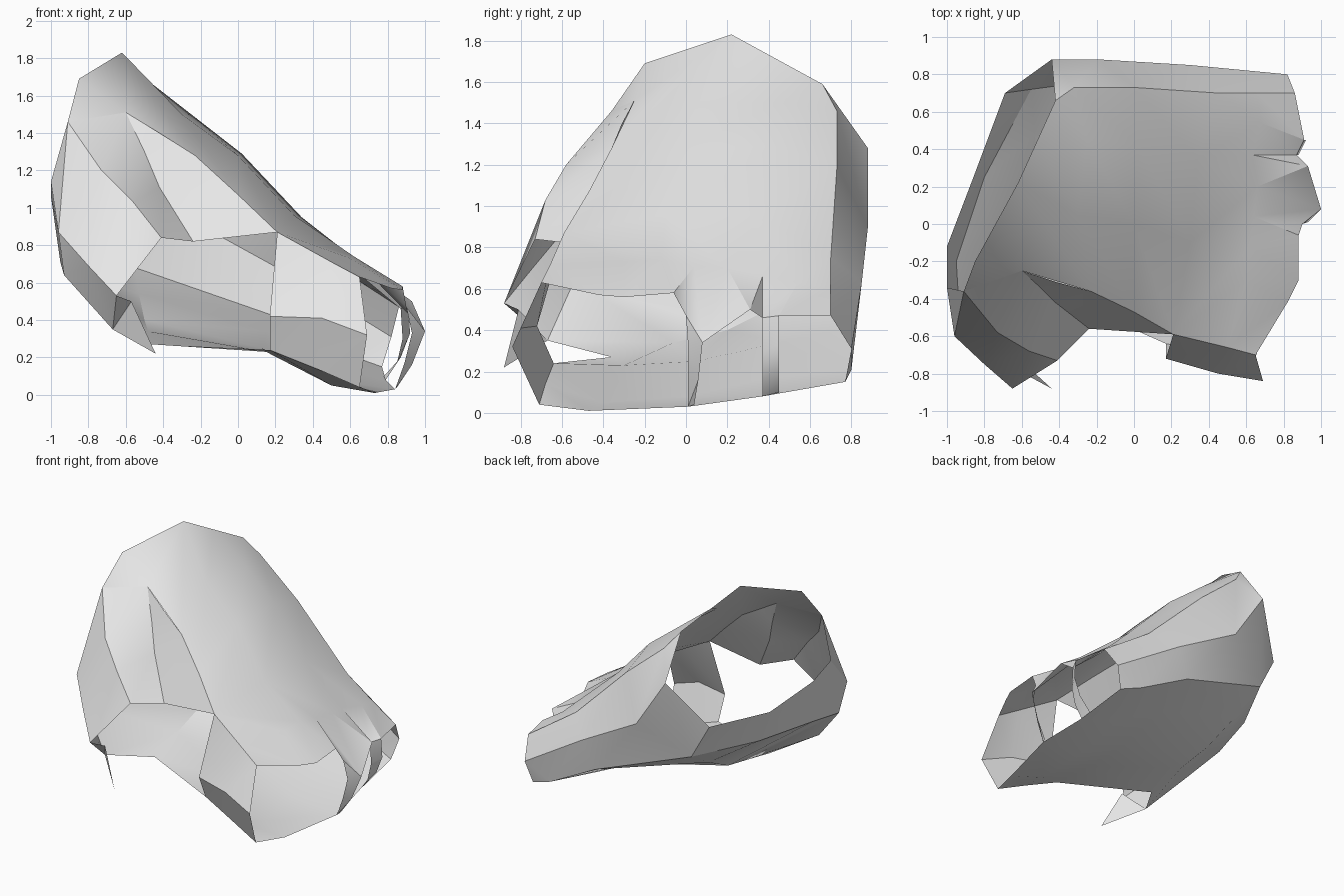
import bpy, bmesh
from mathutils import Vector

cube = bpy.data.objects.get("Cube")
if cube:
    bpy.data.objects.remove(cube, do_unlink=True)

# One plain colour for the whole shell
shell_grey = bpy.data.materials.new("shell_grey")
shell_grey.use_nodes = True
shell_grey.diffuse_color = (0.8, 0.8, 0.8, 1)
shell_grey.node_tree.nodes["Principled BSDF"].inputs["Base Color"].default_value = shell_grey.diffuse_color

shell_centre = Vector((-0.1, 0, 0.7))


def strip_faces(first, second):
    """Triangles joining two rows of points, which may differ in length."""
    i, j, triangles = 0, 0, []
    last_first, last_second = len(first) - 1, len(second) - 1
    while i < last_first or j < last_second:
        step_first = (i + 1) * max(last_second, 1) <= (j + 1) * max(last_first, 1)
        if j == last_second or (i < last_first and step_first):
            triangles.append((first[i], first[i + 1], second[j]))
            i += 1
        else:
            triangles.append((first[i], second[j + 1], second[j]))
            j += 1
    return [t for t in triangles if len(set(t)) == 3]


def build_part(name, *row_groups):
    """Skin each group of rows into one thin open surface facing outwards."""
    bm = bmesh.new()
    corners = {}
    for rows in row_groups:
        for first, second in zip(rows, rows[1:]):
            for triangle in strip_faces(first, second):
                for point in triangle:
                    if point not in corners:
                        corners[point] = bm.verts.new(point)
                bm.faces.new([corners[point] for point in triangle])
    bmesh.ops.recalc_face_normals(bm, faces=bm.faces)
    bm.normal_update()
    outward = sum((f.calc_center_median() - shell_centre).dot(f.normal) * f.calc_area() for f in bm.faces)
    if outward < 0:
        bmesh.ops.reverse_faces(bm, faces=bm.faces)
    mesh = bpy.data.meshes.new(name)
    bm.to_mesh(mesh)
    bm.free()
    mesh.materials.append(shell_grey)
    part = bpy.data.objects.new(name, mesh)
    bpy.context.collection.objects.link(part)
    bpy.ops.object.select_all(action="DESELECT")
    part.select_set(True)
    bpy.context.view_layer.objects.active = part
    bpy.ops.object.shade_smooth_by_angle(angle=0.5)


# Wrist opening, from the peak round the front to the rear
peak = (-.62, .22, 1.83)
rim_front_top = (-.85, -.2, 1.69)
rim_front = (-.91, -.36, 1.46)
rim_front_low = (-1, -.34, 1.14)
rim_low = (-1, -.12, 1.06)
rim_under = (-.87, .22, .92)
rim_rear_low = (-.69, .7, .94)
rim_rear = (-.44, .88, 1.28)
rim_rear_top = (-.42, .66, 1.59)

# Corners shared by neighbouring parts
brow = (-.6, -.25, 1.51)
brow_low = (-.23, -.36, 1.28)
knuckle = (.21, -.59, .87)
side_top = (.65, -.7, .63)
side_middle = (.69, -.84, .32)
side_bottom = (.65, -.71, .04)
side_fold = (.42, -.68, .14)
hole_corner = (.17, -.64, .24)
hole_side = (.17, -.72, .42)
hole_back = (-.46, -.36, .27)
thumb_notch = (-.24, -.56, .82)
thumb_ridge = (-.41, -.73, .84)
thumb_edge = (-.65, -.88, .53)
thumb_under = (-.67, -.67, .35)
heel = (-.96, -.6, .87)
heel_fold = (-.8, -.75, .69)
rear_heel = (-.55, .72, .68)
rear_middle = (.2, .82, .42)
rear_low = (.6, .8, .21)
rear_lip = (.82, .8, .31)
rear_tip = (.77, .77, .15)
rear_finger = (.86, .7, .47)
first_slit_top, first_slit_bottom = (.9, 0, .47), (.84, .01, .03)
second_slit_top, second_slit_bottom = (.87, .37, .46), (.79, .37, .08)
first_strut_top = (1, .08, .34)
second_strut_top = (.91, .45, .47)

# Rear crease of the back of the hand
rear_crease = [rim_rear_top, (-.32, .73, 1.46), (0, .73, 1.19), (.45, .7, .75), rear_finger]

# Upper edge of the open finger ends, dipping at the slits
slit_row = [(.5, -.66, .71), (.6, -.3, .73), (.62, -.12, .74), (.64, .04, .71),
            (.66, .2, .7), (.63, .37, .66), (.68, .54, .63), (.66, .7, .6)]
finger_rim = [side_top, (.82, -.42, .57), (.88, -.3, .56), (.88, -.06, .58), first_slit_top,
              first_strut_top, (.93, .31, .5), second_slit_top, second_strut_top, rear_finger]

build_part("upper_shell", [
    [brow, peak, (-.52, .44, 1.71), rim_rear_top],
    [brow_low, (-.3, .05, 1.5), (-.25, .45, 1.5), rear_crease[1]],
    [(0, -.47, 1.07), (0, 0, 1.28), (.02, .42, 1.29), rear_crease[2]],
    [knuckle, (.3, -.1, .96), (.34, .35, .95), rear_crease[3]],
    slit_row,
    finger_rim,
], [[peak, rim_front_top, rim_front], [brow]])

# Narrow struts between the finger openings
build_part("first_finger_strut", [
    [first_slit_top, (.93, .01, .33), (.89, .01, .17), first_slit_bottom],
    [first_strut_top, (.93, .06, .16), (.85, .04, .04)],
])
build_part("second_finger_strut", [
    [second_slit_top, (.88, .37, .3), (.85, .37, .17), second_slit_bottom],
    [second_strut_top, (.92, .45, .33), (.87, .45, .2), (.78, .45, .1)],
])

# Rear side in two long folded bands
build_part("rear_wall", [
    rear_crease,
    [rim_rear, (-.19, .88, .9), (.3, .85, .63), rear_lip],
    [rim_rear_low, rear_heel, rear_middle, rear_low, rear_tip],
])

# Underside, curling up to the wrist opening
build_part("palm", [
    [side_bottom, (.73, -.47, .01), first_slit_bottom, second_slit_bottom, rear_tip],
    [side_fold, (.5, -.4, .05), (.47, 0, .08), (.47, .4, .17), rear_low],
    [hole_corner, (.15, -.3, .23), (.13, .05, .25), (.15, .45, .34), rear_middle],
    [hole_back, (-.48, -.06, .34), (-.5, .2, .4), (-.53, .48, .54), rear_heel],
    [thumb_under, (-.93, -.54, .64), (-.95, -.2, .71), (-.8, .25, .69), rear_heel],
    [heel_fold, heel, rim_low, rim_under, rim_rear_low],
], [[heel, rim_front_low], [rim_low]], [[heel_fold, thumb_edge], [thumb_under]])

# Thumb guard with its ridge, valley, steep front face and pointed tab
ridge = [rim_front, (-.73, -.58, 1.2), (-.56, -.68, 1.03), thumb_ridge]
valley = [brow, (-.5, -.34, 1.3), (-.42, -.42, 1.11), thumb_notch]
build_part("thumb_guard", [
    [rim_front_low, heel, heel_fold, thumb_edge],
    ridge,
    valley,
    [brow, (-.42, -.31, 1.4), brow_low, (0, -.47, 1.07), knuckle],
])
build_part("thumb_tab", [[thumb_edge, (-.57, -.81, .5)], [thumb_under, (-.44, -.88, .22)]])

# Front finger side
build_part("finger_side", [
    [knuckle, (.5, -.66, .71), side_top],
    [hole_side, (.45, -.8, .41), side_middle],
    [hole_corner, side_fold, side_bottom],
])
